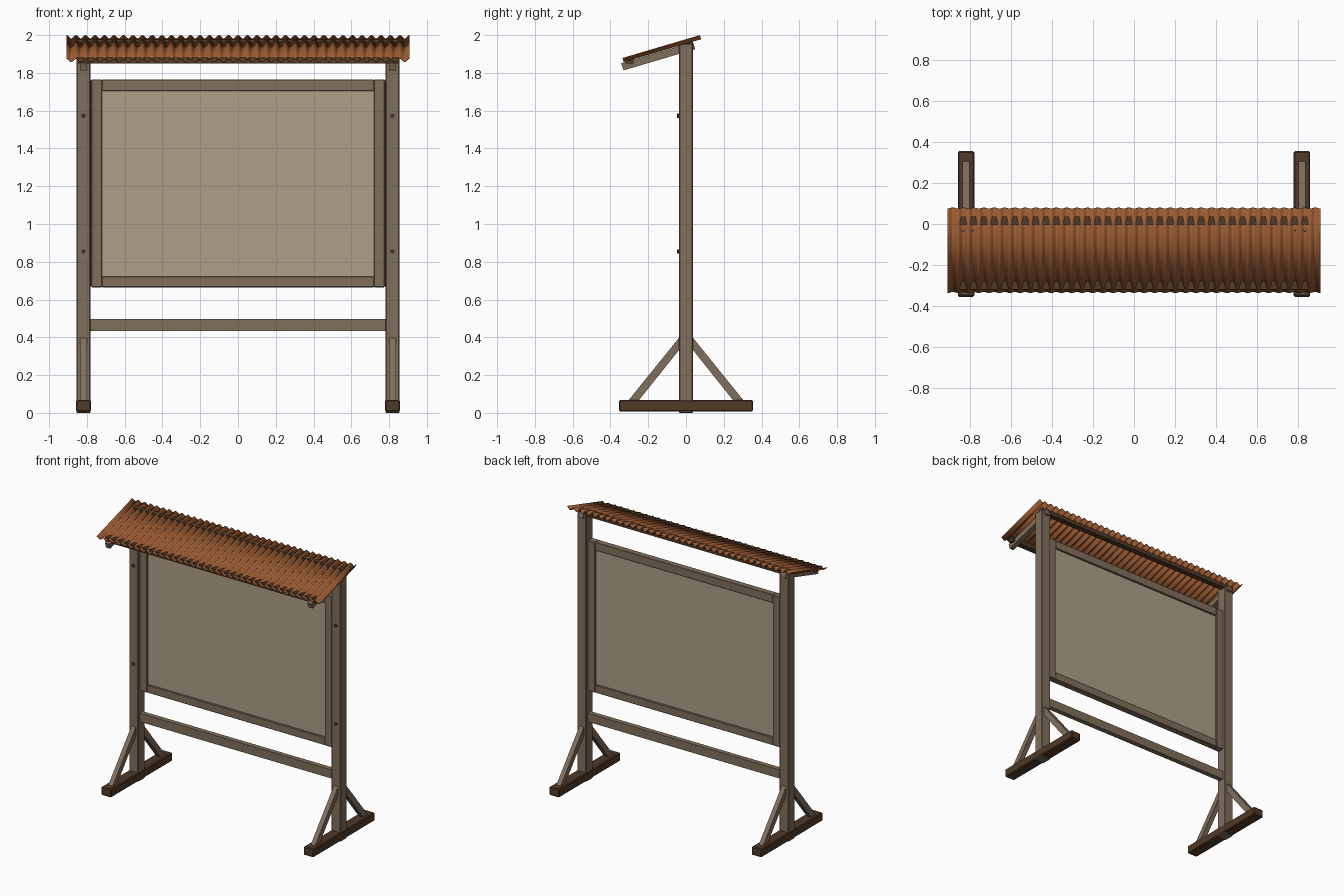
import bpy, bmesh, math

if "Cube" in bpy.data.objects:
    bpy.data.objects.remove(bpy.data.objects["Cube"])


def material(name, rgb):
    m = bpy.data.materials.new(name)
    m.use_nodes = True
    m.diffuse_color = (*rgb, 1)
    bsdf = m.node_tree.nodes["Principled BSDF"]
    bsdf.inputs["Base Color"].default_value = (*rgb, 1)
    bsdf.inputs["Roughness"].default_value = 0.8
    return m


WOOD = material("weathered wood", (0.22, 0.16, 0.11))
DARK = material("dark wood", (0.08, 0.042, 0.02))
BOARD = material("tan board", (0.43, 0.35, 0.25))
RUST = material("rusty metal", (0.33, 0.105, 0.032))


def finish(name, bm, mat, bevel=0):
    bmesh.ops.recalc_face_normals(bm, faces=bm.faces)
    mesh = bpy.data.meshes.new(name)
    bm.to_mesh(mesh)
    bm.free()
    mesh.materials.append(mat)
    ob = bpy.data.objects.new(name, mesh)
    bpy.context.collection.objects.link(ob)
    if bevel:
        mod = ob.modifiers.new("edge bevel", "BEVEL")
        mod.width = bevel
        mod.segments = 1
    return ob


def prism(name, profile, x0, x1, mat, bevel=0):
    """Extrude a (y, z) outline from x0 to x1."""
    bm = bmesh.new()
    face = bm.faces.new([bm.verts.new((x0, y, z)) for y, z in profile])
    new = bmesh.ops.extrude_face_region(bm, geom=[face])["geom"]
    moved = [v for v in new if isinstance(v, bmesh.types.BMVert)]
    bmesh.ops.translate(bm, verts=moved, vec=(x1 - x0, 0, 0))
    return finish(name, bm, mat, bevel)


def box(name, x, y, z, mat, bevel=0):
    outline = [(y[0], z[0]), (y[1], z[0]), (y[1], z[1]), (y[0], z[1])]
    return prism(name, outline, x[0], x[1], mat, bevel)


def bolt(name, x, z):
    bpy.ops.mesh.primitive_cylinder_add(vertices=8, radius=0.011, depth=0.014,
                                        location=(x, -0.04, z),
                                        rotation=(math.pi / 2, 0, 0))
    ob = bpy.context.object
    ob.name = name
    ob.data.materials.append(DARK)


# Roof plane: height along the sloping sheet
SLOPE = 0.295


def roof_z(y):
    return 1.9665 + SLOPE * y


# Supports on both sides
for side, s in (("left", 1), ("right", -1)):
    xc = 0.818 * s
    wide = (xc - 0.037, xc + 0.037)
    slim = (xc - 0.0175, xc + 0.0175)
    box(side + "_post", wide, (-0.037, 0.037), (0, 1.953), WOOD, 0.004)
    box(side + "_foot", (xc - 0.04, xc + 0.04), (-0.355, 0.355),
        (0.007, 0.068), DARK, 0.006)
    for end, d in (("front", -1), ("back", 1)):
        outline = [(0.305, 0.066), (0.25, 0.066), (0.035, 0.335), (0.035, 0.4)]
        prism(f"{side}_{end}_brace", [(d * y, z) for y, z in outline],
              *slim, WOOD)
    # Sloping rafter with square-cut ends
    top = [(y, roof_z(y) - 0.014) for y in (-0.343, 0.037)]
    low = [(y + 0.012, z - 0.038) for y, z in reversed(top)]
    prism(side + "_rafter", top + low, *slim, WOOD)
    for level, z in (("lower", 0.855), ("upper", 1.573)):
        bolt(f"{side}_{level}_bolt", xc, z)
    # Panel frame upright
    stile = sorted((0.72 * s, 0.777 * s))
    box(side + "_frame_stile", stile, (-0.025, 0.025), (0.665, 1.765),
        WOOD, 0.003)
    # Hidden-side spacer closing the joint between post and frame
    box(side + "_frame_spacer", sorted((0.775 * s, 0.785 * s)),
        (-0.012, 0.012), (0.67, 1.76), DARK)

# Panel and horizontal rails
box("display_board", (-0.722, 0.722), (-0.01, 0.01), (0.715, 1.71), BOARD)
for name, z in (("bottom_frame_rail", (0.665, 0.722)),
                ("top_frame_rail", (1.705, 1.765))):
    box(name, (-0.72, 0.72), (-0.023, 0.023), z, WOOD, 0.003)
box("lower_crossbar", (-0.783, 0.783), (-0.018, 0.018), (0.434, 0.497), WOOD)

# Battens that show through the roof valleys
for name, y0, y1 in (("front_batten", -0.32, -0.277),
                     ("back_batten", -0.002, 0.036)):
    top = roof_z(y0) + 0.0105
    box(name, (-0.85, 0.85), (y0, y1), (top - 0.034, top), DARK)

# Corrugated roof sheet
WAVES, STEPS, HALF = 36, 8, 0.908
bm = bmesh.new()
previous = None
for i in range(WAVES * STEPS + 1):
    x = -HALF + 2 * HALF * i / (WAVES * STEPS)
    lift = 0.009 * math.cos(math.tau * i / STEPS)
    row = [bm.verts.new((x, y - SLOPE * lift, roof_z(y) + lift))
           for y in (-0.333, 0.077)]
    if previous:
        bm.faces.new((previous[0], row[0], row[1], previous[1]))
    previous = row
roof = finish("corrugated_roof", bm, RUST)
solid = roof.modifiers.new("sheet thickness", "SOLIDIFY")
solid.thickness = 0.004
solid.offset = 0
bpy.ops.object.select_all(action="DESELECT")
roof.select_set(True)
bpy.context.view_layer.objects.active = roof
bpy.ops.object.shade_smooth_by_angle(angle=math.radians(50))
